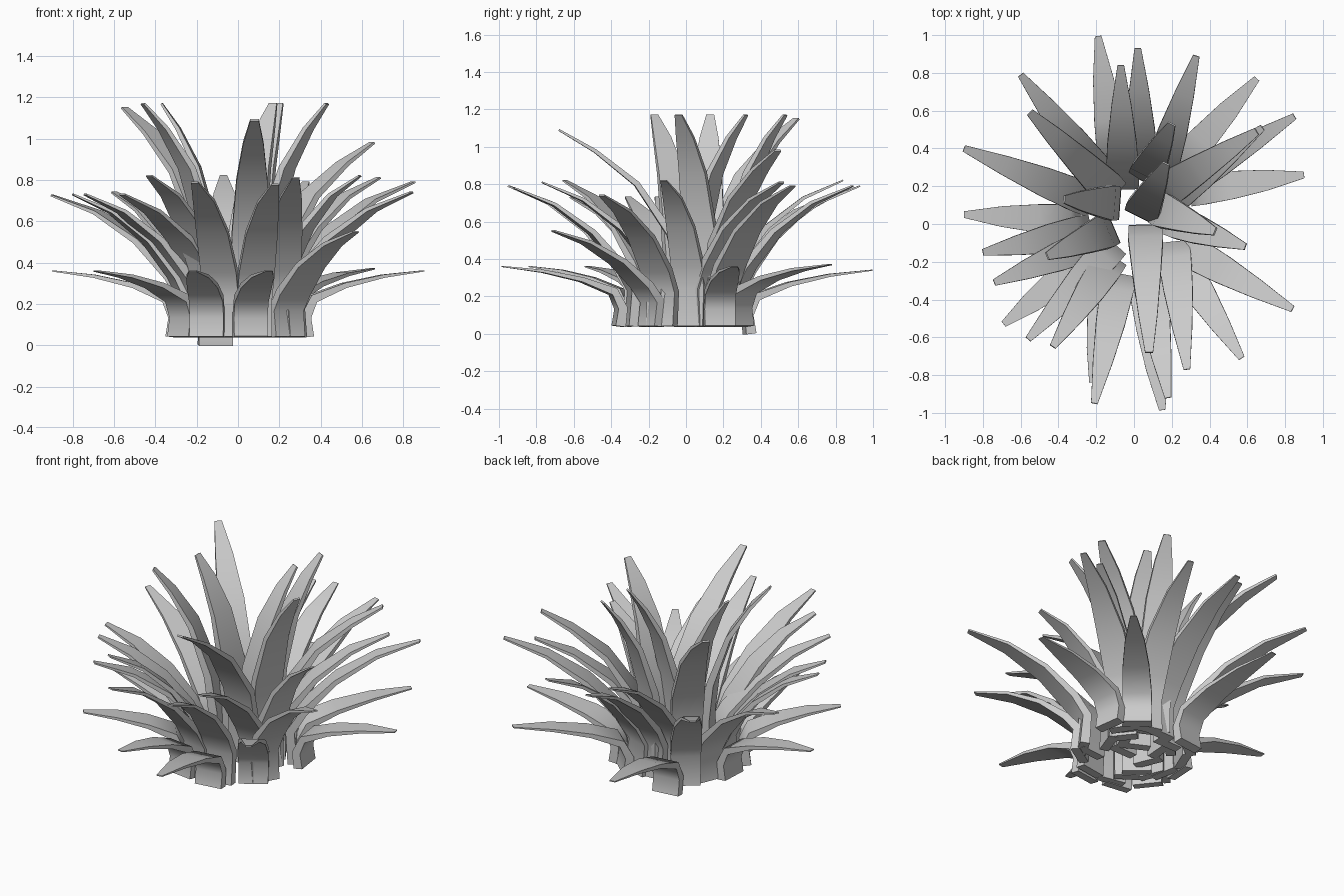
import bpy, bmesh
from mathutils import Vector

# Bend profiles: (outward fraction, height fraction, width, thickness)
LOW = [(0, 0, .165, .055), (-.02, .3, .165, .05), (.05, .58, .165, .042),
       (.32, .78, .15, .025), (.65, .92, .11, .016), (1, 1, .035, .006)]
MID = [(0, 0, .165, .055), (-.02, .26, .17, .05), (.09, .43, .175, .042),
       (.34, .68, .155, .028), (.66, .88, .105, .018), (1, 1, .035, .008)]
TALL = [(0, 0, .165, .055), (0, .26, .175, .05), (.08, .46, .185, .042),
        (.36, .72, .15, .03), (.7, .89, .1, .02), (1, 1, .042, .01)]


def leaf(name, profile, tip, base):
    """Tapered, bent strap from base to tip."""
    tip, base = Vector(tip), Vector(base)
    out = Vector((tip.x - base.x, tip.y - base.y, 0))
    reach, rise = out.length, tip.z - base.z
    out.normalize()
    side = Vector((-out.y, out.x, 0))
    pts = [base + out * reach * r + Vector((0, 0, rise * h)) for r, h, _, _ in profile]
    bm = bmesh.new()
    rings = []
    for i, (p, (_, _, w, t)) in enumerate(zip(pts, profile)):
        d = (pts[min(i + 1, len(pts) - 1)] - pts[max(i - 1, 0)]).normalized()
        n = side.cross(d)
        rings.append([bm.verts.new(p + side * w / 2 * a + n * t / 2 * b)
                      for a, b in ((-1, -1), (1, -1), (1, 1), (-1, 1))])
    for a, b in zip(rings, rings[1:]):
        for k in range(4):
            bm.faces.new((a[k], a[(k + 1) % 4], b[(k + 1) % 4], b[k]))
    bm.faces.new(rings[0])
    bm.faces.new(rings[-1])
    bmesh.ops.recalc_face_normals(bm, faces=bm.faces)
    me = bpy.data.meshes.new(name)
    bm.to_mesh(me)
    bm.free()
    ob = bpy.data.objects.new(name, me)
    bpy.context.collection.objects.link(ob)
    bpy.context.view_layer.objects.active = ob
    bpy.ops.object.select_all(action='DESELECT')
    ob.select_set(True)
    bpy.ops.object.shade_smooth_by_angle(angle=1.1)


# Outer drooping leaves: tip x, y, z, base x, y
low = [(-.19, .995, .34, -.11, .34), (.65, .77, .37, .22, .29), (.9, .26, .36, .33, .18),
       (.15, -.985, .36, .06, -.36), (-.22, -.84, .36, -.15, -.33),
       (-.69, -.53, .36, -.27, -.2), (-.9, .05, .36, -.32, .02)]
for i, (x, y, z, bx, by) in enumerate(low):
    leaf("low_leaf_%d" % i, LOW, (x, y, z), (bx, by, 0 if i == 0 else .04))

# Middle arching leaves
mid = [(.02, .93, .79, .04, .28), (-.07, .84, .82, -.06, .22), (.33, .89, .79, .14, .28),
       (.85, .57, .79, .24, .2), (.68, .51, .81, .18, .12), (.59, -.12, .82, .2, .02),
       (.84, -.45, .74, .27, -.13), (.57, -.71, .55, .24, -.19), (.28, -.77, .81, .21, -.13),
       (.18, -.92, .78, .08, -.29), (-.21, -.95, .79, -.08, -.3), (-.43, -.65, .82, -.13, -.2),
       (-.56, -.61, .73, -.13, -.13), (-.74, -.31, .73, -.22, -.1), (-.8, -.15, .73, -.26, -.04),
       (-.9, .4, .725, -.25, .13), (-.6, .79, .74, -.18, .26)]
for i, (x, y, z, bx, by) in enumerate(mid):
    leaf("mid_leaf_%d" % i, MID, (x, y, z), (bx, by, .04))

# Inner upright leaves
tall = [(.65, .49, .98, .17, .18), (.08, -.68, 1.09, .06, -.03), (-.55, .59, 1.15, -.12, .17),
        (.2, .53, 1.17, .06, .25), (.17, .32, 1.17, .04, .06), (.43, -.04, 1.17, .13, .08),
        (-.46, -.17, 1.17, -.13, -.03), (-.37, .13, 1.17, -.1, .11)]
for i, (x, y, z, bx, by) in enumerate(tall):
    leaf("tall_leaf_%d" % i, TALL, (x, y, z), (bx, by, .06))
